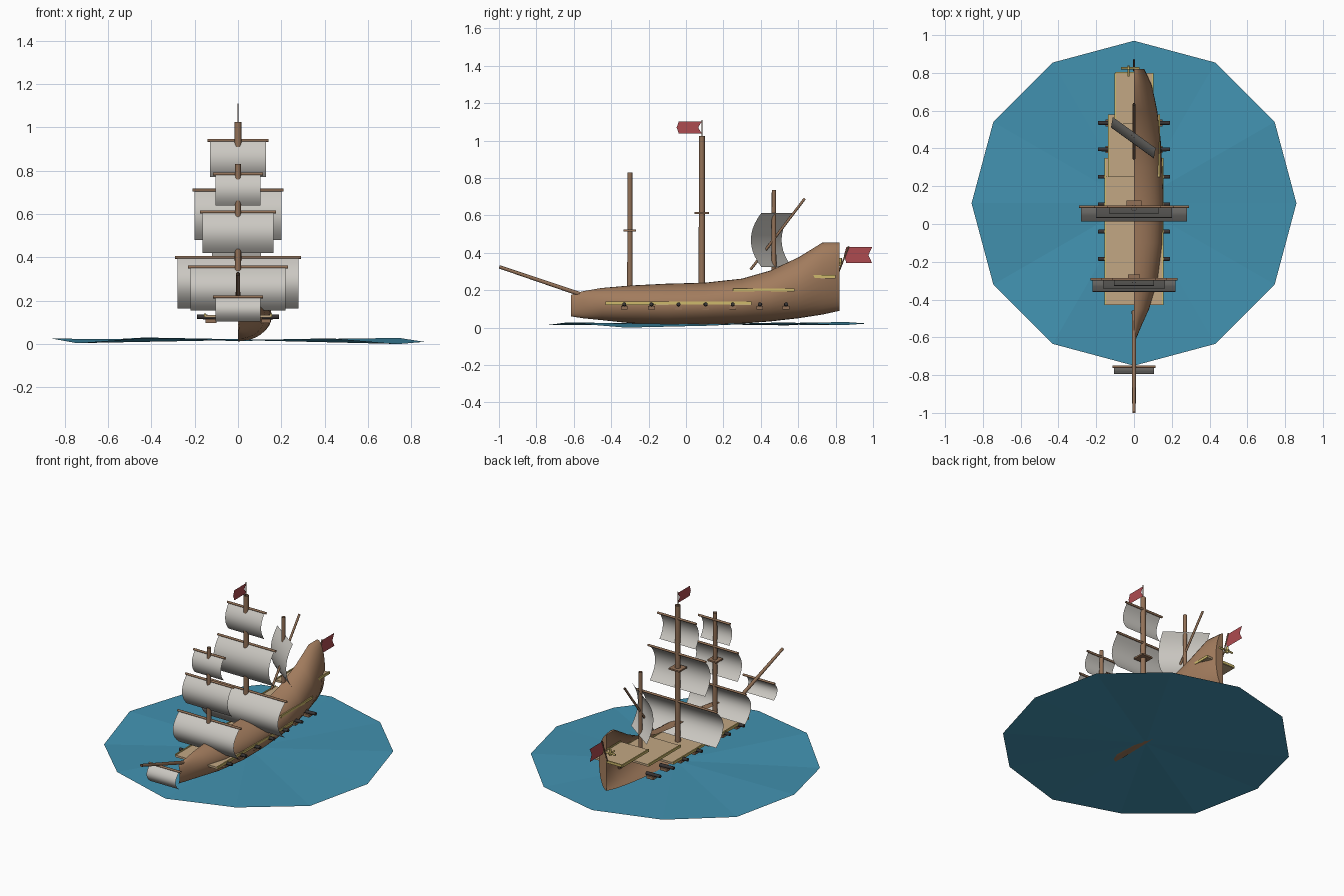
import bpy, bmesh, math
from mathutils import Vector

if "Cube" in bpy.data.objects:
    bpy.data.objects.remove(bpy.data.objects["Cube"])


def material(name, rgb):
    m = bpy.data.materials.new(name)
    m.diffuse_color = (*rgb, 1)
    m.use_nodes = True
    m.node_tree.nodes["Principled BSDF"].inputs["Base Color"].default_value = m.diffuse_color
    return m


WATER = material("sea blue", (0.055, 0.29, 0.44))
HULL = material("hull brown", (0.36, 0.20, 0.11))
WOOD = material("spar brown", (0.29, 0.165, 0.095))
DECK = material("deck tan", (0.54, 0.39, 0.23))
GOLD = material("trim gold", (0.62, 0.49, 0.15))
SAIL = material("sail cloth", (0.60, 0.58, 0.54))
RED = material("flag red", (0.42, 0.07, 0.08))
IRON = material("gun iron", (0.04, 0.035, 0.035))


def mesh(name, verts, faces, mat, smooth=False):
    me = bpy.data.meshes.new(name)
    me.from_pydata([tuple(v) for v in verts], [], faces)
    me.materials.append(mat)
    for p in me.polygons:
        p.use_smooth = smooth
    ob = bpy.data.objects.new(name, me)
    bpy.context.collection.objects.link(ob)
    return ob


def box(name, lo, hi, mat):
    v = [(x, y, z) for x in (lo[0], hi[0]) for y in (lo[1], hi[1]) for z in (lo[2], hi[2])]
    f = [(0, 1, 3, 2), (4, 6, 7, 5), (0, 4, 5, 1), (2, 3, 7, 6), (0, 2, 6, 4), (1, 5, 7, 3)]
    return mesh(name, v, f, mat)


def rod(name, a, b, r1, r2, mat, caps=False, n=12):
    """Round spar from a to b, open ended unless caps is set."""
    a, b = Vector(a), Vector(b)
    q = Vector((0, 0, 1)).rotation_difference(b - a)
    v = []
    for c, r in ((a, r1), (b, r2)):
        v += [c + q @ Vector((r * math.cos(t), r * math.sin(t), 0))
              for t in (2 * math.pi * i / n for i in range(n))]
    f = [(i, (i + 1) % n, n + (i + 1) % n, n + i) for i in range(n)]
    ob = mesh(name, v, f, mat, True)
    if caps:
        bm = bmesh.new()
        bm.from_mesh(ob.data)
        bm.verts.ensure_lookup_table()
        bm.faces.new([bm.verts[i] for i in reversed(range(n))])
        bm.faces.new([bm.verts[n + i] for i in range(n)])
        bm.to_mesh(ob.data)
        bm.free()
    return ob


def sail(name, left, right, z0, z1, bulge, n=10):
    """Thin cloth hung between two (x, y) corners, bellied along bulge."""
    v = []
    for i in range(n + 1):
        t = i / n
        k = 1 - (2 * t - 1) ** 2
        for c in (left, right):
            v.append((c[0] + bulge[0] * k, c[1] + bulge[1] * k, z0 + (z1 - z0) * t))
    f = [(2 * i, 2 * i + 1, 2 * i + 3, 2 * i + 2) for i in range(n)]
    return mesh(name, v, f, SAIL, True)


# Sea: twelve-sided sheet with a slightly uneven rim
rim_z = [0.022, 0.014, 0.028, 0.010, 0.0, 0.026, 0.013, 0.028, 0.004, 0.025, 0.012, 0.03]
sea = [(0.86 * math.sin(k * math.pi / 6), 0.11 + 0.86 * math.cos(k * math.pi / 6), z)
       for k, z in enumerate(rim_z)]
mesh("sea", sea + [(0, 0.11, 0.018)], [(12, (k + 1) % 12, k) for k in range(12)], WATER)

# Hull: starboard half shell, half-ellipse sections (y, keel z, top z, half width)
stations = [(-0.615, 0.06, 0.175, 0.008), (-0.55, 0.05, 0.195, 0.035),
            (-0.45, 0.04, 0.212, 0.08), (-0.3, 0.024, 0.225, 0.125),
            (-0.1, 0.012, 0.235, 0.15), (0.1, 0.016, 0.24, 0.156),
            (0.3, 0.022, 0.262, 0.15), (0.45, 0.033, 0.305, 0.141),
            (0.6, 0.05, 0.375, 0.123), (0.73, 0.07, 0.455, 0.096),
            (0.82, 0.09, 0.455, 0.055)]
N = 16
hv, hf = [], []
for y, zb, zt, w in stations:
    for i in range(N + 1):
        t = math.pi * i / N
        hv.append((w * math.sin(t), y, (zb + zt) / 2 - (zt - zb) / 2 * math.cos(t)))
for s in range(len(stations) - 1):
    for i in range(N):
        a = s * (N + 1) + i
        hf.append((a, a + N + 1, a + N + 2, a + 1))
last = (len(stations) - 1) * (N + 1)
hf.append(tuple(last + i for i in reversed(range(N + 1))))
hull = mesh("hull", hv, hf, HULL, True)
hull.data.polygons[-1].use_smooth = False

# Decks with gold edge rails (half width, y start, y end, z)
for name, w, y0, y1, z in (("main_deck", 0.15, -0.43, 0.35, 0.13),
                           ("quarter_deck", 0.132, 0.25, 0.58, 0.20),
                           ("poop_deck", 0.098, 0.53, 0.80, 0.27)):
    box(name, (-w, y0, z - 0.008), (w, y1, z + 0.005), DECK)
    for s in (-1, 1):
        x0, x1 = sorted((s * (w - 0.002), s * (w + 0.006)))
        box(name + "_rail", (x0, y0, z - 0.006), (x1, y1, z + 0.010), GOLD)
box("stern_rail", (-0.098, 0.797, 0.264), (0.05, 0.805, 0.28), GOLD)

# Guns on both sides
for y in (-0.33, -0.185, -0.04, 0.105, 0.25, 0.395, 0.535):
    for s in (-1, 1):
        rod("gun", (s * 0.09, y, 0.122), (s * 0.19, y, 0.126), 0.012, 0.010, IRON, True, 10)
        x0, x1 = sorted((s * 0.10, s * 0.15))
        box("gun_carriage", (x0, y - 0.018, 0.098), (x1, y + 0.018, 0.116), WOOD)

# Masts and lookout platforms
for name, y, z0, z1, r in (("fore_mast", -0.3, 0.12, 0.83, 0.014),
                           ("main_mast", 0.085, 0.12, 1.025, 0.017),
                           ("mizzen_mast", 0.47, 0.19, 0.735, 0.0125)):
    rod(name, (0, y, z0), (0, y, z1), r * 1.05, r * 0.92, WOOD)
box("fore_platform", (-0.033, -0.333, 0.515), (0.033, -0.267, 0.525), WOOD)
box("main_platform", (-0.039, 0.046, 0.607), (0.039, 0.124, 0.617), WOOD)

# Yards and square sails (yard y, yard z, yard half length, sail foot z, belly)
for y, z, w, foot, belly in ((0.092, 0.40, 0.29, 0.165, 0.075), (0.092, 0.71, 0.21, 0.48, 0.055),
                             (0.092, 0.94, 0.14, 0.77, 0.035), (-0.293, 0.355, 0.23, 0.155, 0.062),
                             (-0.293, 0.61, 0.175, 0.42, 0.045), (-0.293, 0.785, 0.115, 0.64, 0.03),
                             (-0.755, 0.218, 0.115, 0.105, 0.035)):
    rod("yard", (-w, y, z), (w, y, z), 0.007, 0.007, WOOD)
    sail("square_sail", (-w + 0.01, y - 0.004), (w - 0.01, y - 0.004), foot, z - 0.004, (0, -belly))

# Mizzen sail, its slanted spar and the bowsprit
sail("mizzen_sail", (-0.112, 0.566), (0.115, 0.402), 0.325, 0.612, (-0.01, -0.055))
rod("slanted_spar", (0, 0.345, 0.31), (0, 0.635, 0.69), 0.007, 0.007, WOOD)
rod("bowsprit", (0, -0.46, 0.143), (0, -0.998, 0.325), 0.012, 0.009, WOOD)


# Swallow-tailed flags on staffs
def flag(name, y0, y1, z0, z1):
    m, n = (z0 + z1) / 2, 0.02
    pts = [(y0 + 0.012, z0), (y1, z0), (y1 - n, m), (y1, z1), (y0 + 0.012, z1), (y0, m)]
    mesh(name, [(0, y, z) for y, z in pts], [(0, 1, 2, 5), (5, 2, 3, 4)], RED)


flag("main_flag", -0.05, 0.085, 1.037, 1.103)
flag("stern_flag", 0.845, 0.995, 0.345, 0.43)
rod("main_flagstaff", (0, 0.085, 1.0), (0, 0.085, 1.11), 0.003, 0.003, WOOD, n=8)
rod("stern_flagstaff", (0, 0.81, 0.28), (0, 0.87, 0.435), 0.004, 0.004, WOOD, n=8)

# Stern lantern bracket
rod("lantern_bar", (-0.068, 0.825, 0.345), (0.03, 0.825, 0.345), 0.006, 0.006, GOLD, True, 8)
rod("lantern_arm", (-0.03, 0.78, 0.345), (-0.03, 0.84, 0.345), 0.005, 0.005, GOLD, True, 8)
rod("lantern", (-0.03, 0.825, 0.33), (-0.03, 0.825, 0.372), 0.008, 0.008, GOLD, True, 8)
